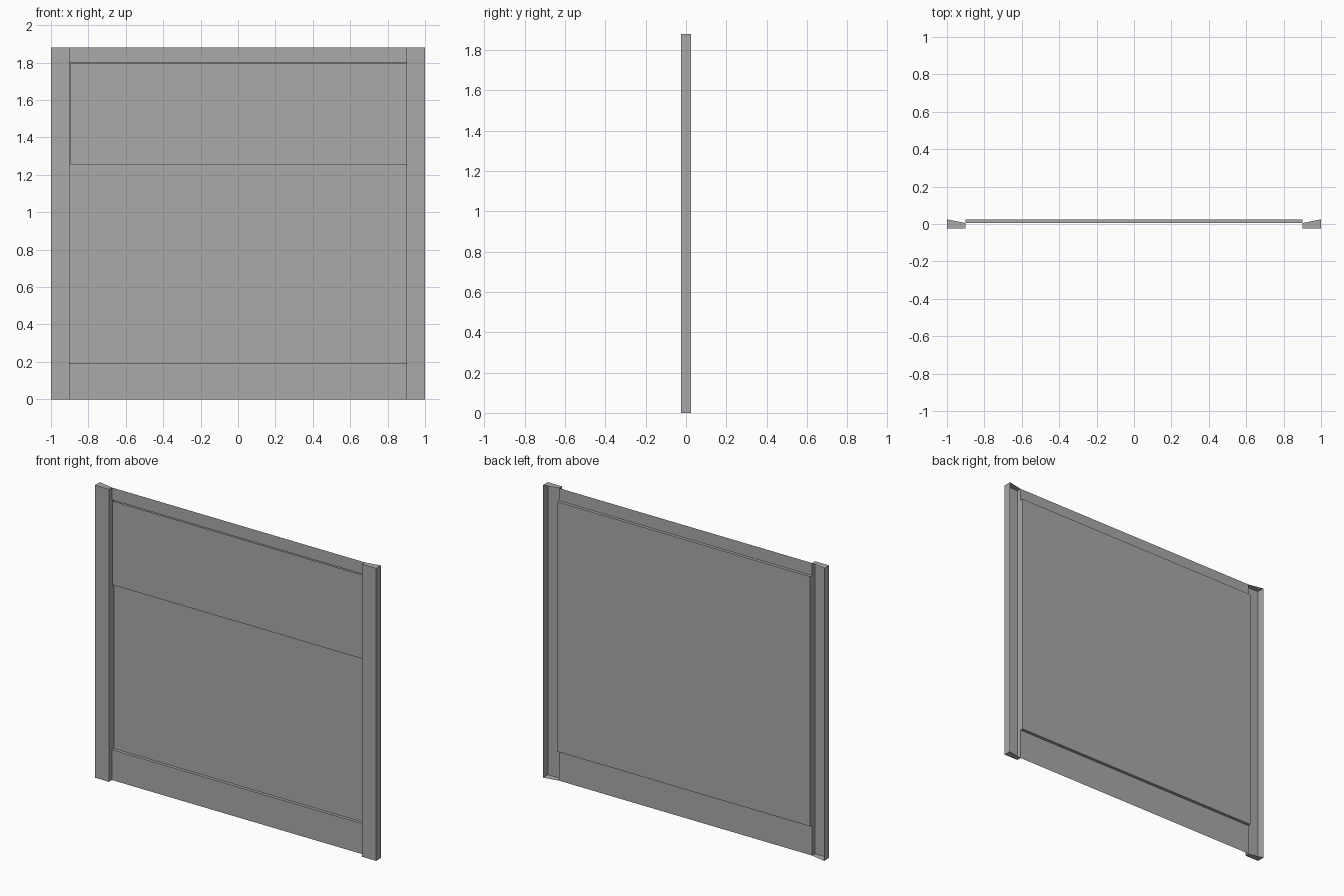
import bpy
import bmesh

if "Cube" in bpy.data.objects:
    bpy.data.objects.remove(bpy.data.objects["Cube"], do_unlink=True)

HEIGHT = 1.88
INNER, OUTER = 0.9, 1.0          # post edges
FRONT, RAIL, BACK = -0.025, 0.005, 0.025
LOW, HIGH = 0.195, 1.8           # recess bottom and top

grey = bpy.data.materials.new("plain_grey")
grey.use_nodes = True
colour = (0.4, 0.4, 0.4, 1)
grey.diffuse_color = colour
grey.node_tree.nodes["Principled BSDF"].inputs["Base Color"].default_value = colour


def make_object(name, bm):
    mesh = bpy.data.meshes.new(name)
    bm.to_mesh(mesh)
    bm.free()
    mesh.materials.append(grey)
    obj = bpy.data.objects.new(name, mesh)
    bpy.context.collection.objects.link(obj)
    return obj


def sweep(bm, points, vector, closed=False):
    """Sweep a line of points along a vector and return both rows of vertices."""
    start = [bm.verts.new(p) for p in points]
    end = [bm.verts.new([a + b for a, b in zip(p, vector)]) for p in points]
    for i in range(len(points) - 1):
        bm.faces.new((start[i], start[i + 1], end[i + 1], end[i]))
    return start, end


# Side posts: open-backed channels with a deep outer wall and end caps
for name, side in (("left_post", 1), ("right_post", -1)):
    bm = bmesh.new()
    outline = [(side * INNER, RAIL, 0), (side * INNER, FRONT, 0),
               (side * OUTER, FRONT, 0), (side * OUTER, BACK, 0)]
    bottom, top = sweep(bm, outline, (0, 0, HEIGHT))
    bm.faces.new(bottom)
    bm.faces.new(top)
    bmesh.ops.recalc_face_normals(bm, faces=bm.faces)
    if side < 0 and bm.faces:
        bm.normal_update()
    make_object(name, bm)

# Main sheet: bottom and top rails with the panel pressed towards the back
bm = bmesh.new()
profile = [(RAIL, 0), (RAIL, LOW), (BACK, LOW),
           (BACK, HIGH), (RAIL, HIGH), (RAIL, HEIGHT)]
right, left = sweep(bm, [(-INNER, y, z) for y, z in profile], (2 * INNER, 0, 0))
for row in (right, left):
    bm.faces.new(row[1:5])       # side walls of the recess
bmesh.ops.recalc_face_normals(bm, faces=bm.faces)
make_object("recessed_panel", bm)

# Upper board: flat sheet covering the top third of the recess
bm = bmesh.new()
sweep(bm, [(-INNER + 0.004, RAIL + 0.001, 1.255), (-INNER + 0.004, RAIL + 0.001, HIGH - 0.006)],
      (2 * INNER - 0.004, 0, 0))
make_object("upper_board", bm)
